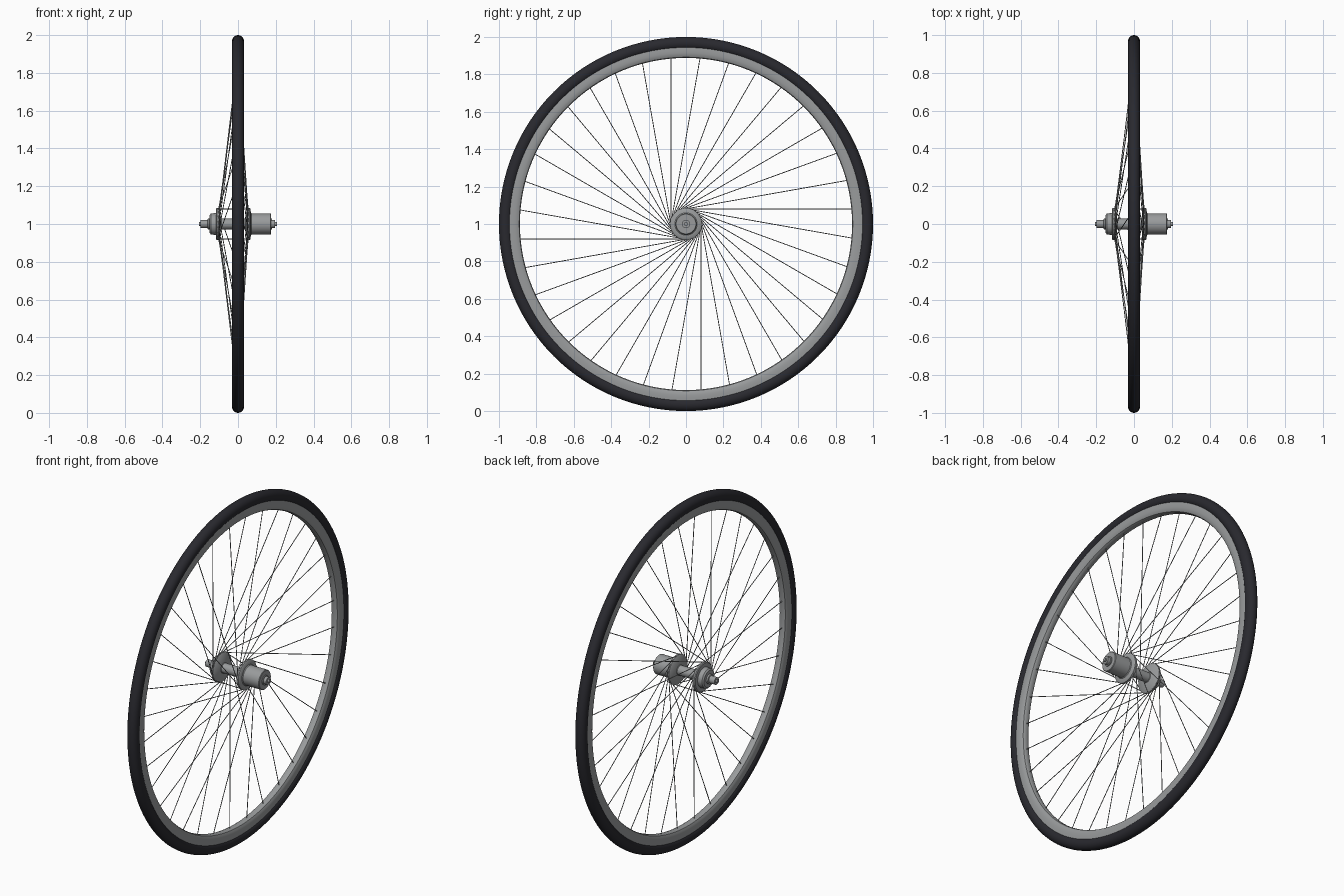
import bpy, bmesh, math
from mathutils import Vector

if "Cube" in bpy.data.objects:
    bpy.data.objects.remove(bpy.data.objects["Cube"])

C = Vector((0, 0, 1))


def mat(name, rgb):
    m = bpy.data.materials.new(name)
    m.diffuse_color = (*rgb, 1)
    m.use_nodes = True
    m.node_tree.nodes["Principled BSDF"].inputs["Base Color"].default_value = m.diffuse_color
    return m


rubber = mat("dark_rubber", (0.022, 0.022, 0.028))
metal = mat("grey_metal", (0.32, 0.33, 0.335))


def finish(bm, name, material, angle=35):
    bmesh.ops.recalc_face_normals(bm, faces=bm.faces)
    me = bpy.data.meshes.new(name)
    bm.to_mesh(me)
    bm.free()
    ob = bpy.data.objects.new(name, me)
    bpy.context.collection.objects.link(ob)
    me.materials.append(material)
    bpy.ops.object.select_all(action='DESELECT')
    ob.select_set(True)
    bpy.context.view_layer.objects.active = ob
    bpy.ops.object.shade_smooth_by_angle(angle=math.radians(angle))
    return ob


def lathe(name, profile, material, n, closed):
    """Revolve (x, radius) points around the wheel axis."""
    bm = bmesh.new()
    rings = []
    for i in range(n):
        a = math.tau * i / n
        rings.append([bm.verts.new(C + Vector((x, r * math.cos(a), r * math.sin(a))))
                      for x, r in profile])
    k = len(profile)
    for i in range(n):
        p, q = rings[i], rings[(i + 1) % n]
        for j in range(k if closed else k - 1):
            l = (j + 1) % k
            bm.faces.new((p[j], p[l], q[l], q[j]))
    if not closed:  # end caps
        bm.faces.new([r[0] for r in rings])
        bm.faces.new([r[-1] for r in rings])
    return finish(bm, name, material)


# tire: rounded section, slightly taller than wide
T, H = 0.032, 0.034
lathe("tire", [(T * math.sin(math.tau * i / 24), 1 - H + H * math.cos(math.tau * i / 24))
               for i in range(24)], rubber, 128, True)

# rim: symmetric box section with a rounded inner side
half = [(0.010, 0.888), (0.018, 0.892), (0.023, 0.902), (0.025, 0.915),
        (0.025, 0.930), (0.024, 0.944), (0.021, 0.945)]
lathe("rim", half + [(-x, r) for x, r in reversed(half)], metal, 128, True)

# hub: both flanges, spindle and cassette body
lathe("hub", [(-0.150, 0.024), (-0.150, 0.048), (-0.143, 0.056), (-0.116, 0.058),
              (-0.116, 0.080), (-0.112, 0.085), (-0.102, 0.085), (-0.098, 0.080),
              (-0.090, 0.030), (-0.075, 0.018), (0.025, 0.018), (0.040, 0.030),
              (0.046, 0.080), (0.050, 0.085), (0.062, 0.085), (0.066, 0.080),
              (0.068, 0.060), (0.072, 0.056), (0.172, 0.056), (0.175, 0.053),
              (0.175, 0.024)], metal, 48, False)

# axle with stepped lock nuts and tips
lathe("axle", [(-0.206, 0.010), (-0.198, 0.010), (-0.198, 0.021), (-0.162, 0.021),
               (-0.160, 0.028), (-0.140, 0.028), (0.165, 0.028), (0.180, 0.028),
               (0.180, 0.022), (0.197, 0.022), (0.197, 0.010), (0.206, 0.010)],
      metal, 32, False)

# spokes: 36 tangents alternating between the two flanges
HUB_R, RIM_R, N = 0.080, 0.895, 36
swing = math.acos(HUB_R / RIM_R)
for side, flange_x, start in (("left", -0.106, 1), ("right", 0.056, 0)):
    bm = bmesh.new()
    for i in range(start, N, 2):
        a = math.tau * i / N
        b = a - swing
        p = C + Vector((flange_x, HUB_R * math.cos(a), HUB_R * math.sin(a)))
        q = C + Vector((0, RIM_R * math.cos(b), RIM_R * math.sin(b)))
        d = q - p
        m = d.to_track_quat('Z', 'Y').to_matrix().to_4x4()
        m.translation = (p + q) / 2
        bmesh.ops.create_cone(bm, cap_ends=True, segments=8, radius1=0.0022,
                              radius2=0.0022, depth=d.length, matrix=m)
    finish(bm, side + "_spokes", metal, 50)
